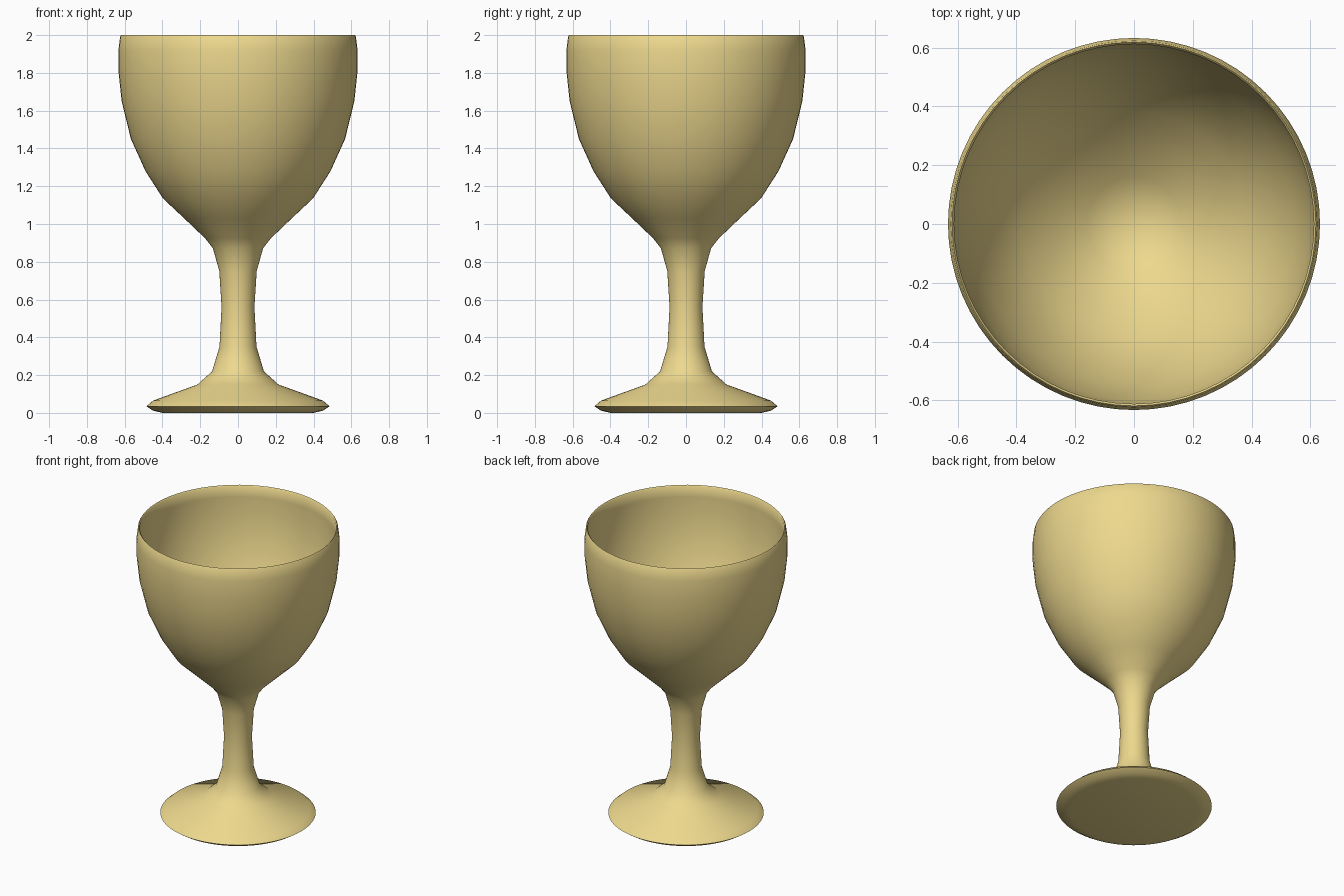
import bpy, bmesh, math

if "Cube" in bpy.data.objects:
    bpy.data.objects.remove(bpy.data.objects["Cube"])

SIDES = 64

# foot, stem and bowl outside, then the rim and the bowl inside (radius, height)
foot = [(0, 0), (0.40, 0.0), (0.45, 0.012), (0.485, 0.035), (0.45, 0.065), (0.215, 0.15)]
stem = [(0.137, 0.22), (0.098, 0.35), (0.087, 0.56), (0.099, 0.75), (0.133, 0.872)]
bowl = [(0.175, 0.925), (0.285, 1.03), (0.397, 1.135), (0.49, 1.28), (0.567, 1.45),
        (0.616, 1.65), (0.633, 1.81), (0.633, 1.92)]
rim = [(0.624, 1.993), (0.619, 2.0), (0.612, 1.993)]
inside = [(0.613, 1.92), (0.613, 1.81), (0.596, 1.65), (0.548, 1.455), (0.473, 1.29),
          (0.383, 1.15), (0.271, 1.045), (0.16, 0.95), (0.08, 0.91), (0, 0.90)]
profile = foot + stem + bowl + rim + inside

# turn the profile around z
bm = bmesh.new()
verts = [bm.verts.new((r, 0, z)) for r, z in profile]
edges = [bm.edges.new(pair) for pair in zip(verts, verts[1:])]
bmesh.ops.spin(bm, geom=verts + edges, cent=(0, 0, 0), axis=(0, 0, 1),
               angle=math.tau, steps=SIDES, use_duplicate=False)
bmesh.ops.remove_doubles(bm, verts=bm.verts, dist=0.0005)
bmesh.ops.recalc_face_normals(bm, faces=bm.faces)
mesh = bpy.data.meshes.new("goblet")
bm.to_mesh(mesh)
bm.free()
goblet = bpy.data.objects.new("goblet", mesh)
bpy.context.collection.objects.link(goblet)

# pale gold, smooth all over
gold = bpy.data.materials.new("pale_gold")
gold.diffuse_color = (0.85, 0.69, 0.27, 1)
gold.use_nodes = True
gold.node_tree.nodes["Principled BSDF"].inputs["Base Color"].default_value = gold.diffuse_color
mesh.materials.append(gold)
bpy.context.view_layer.objects.active = goblet
goblet.select_set(True)
bpy.ops.object.shade_smooth_by_angle(angle=math.radians(60))
